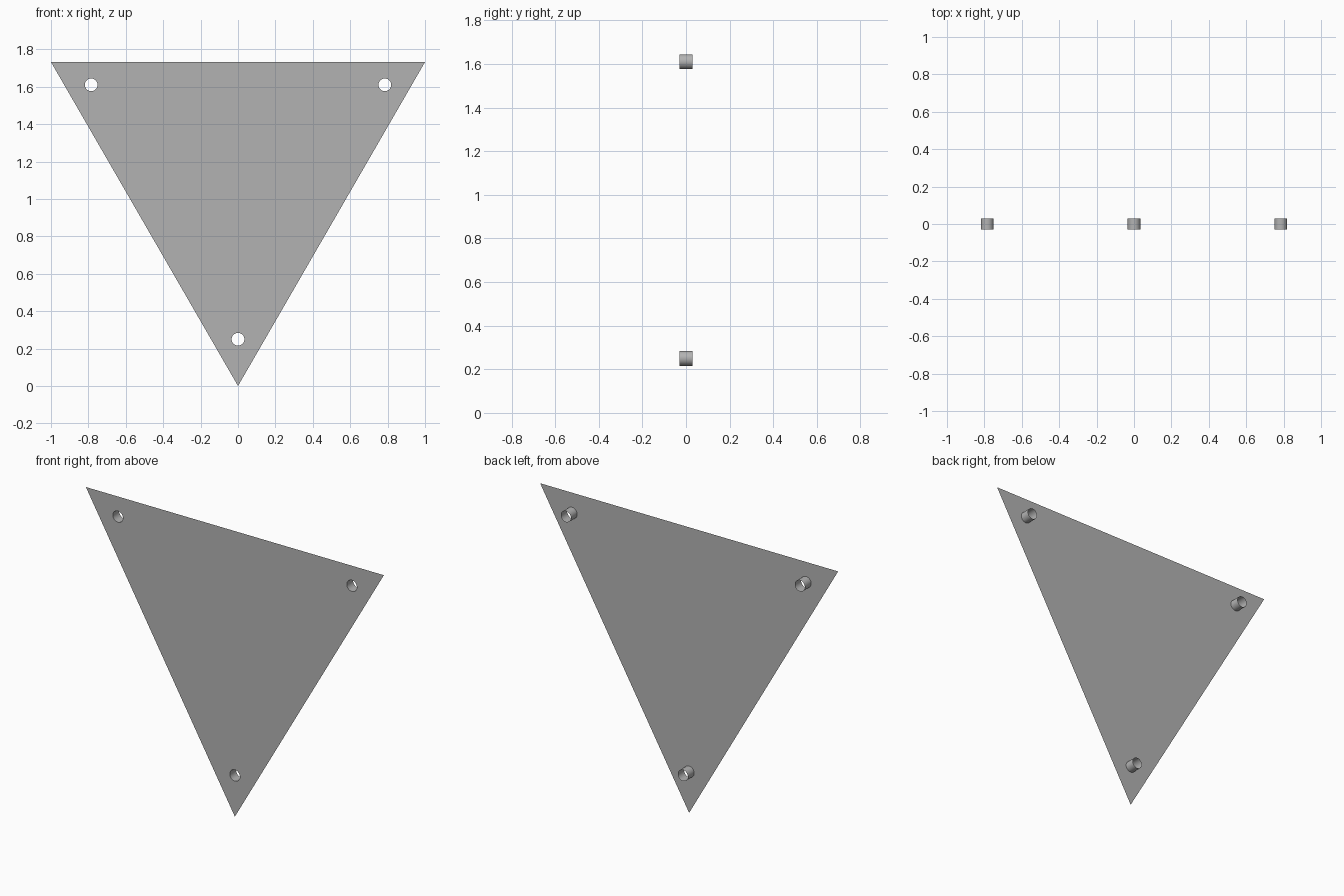
import bpy, bmesh, math
from mathutils import Vector

cube = bpy.data.objects.get("Cube")
if cube:
    bpy.data.objects.remove(cube, do_unlink=True)

FRONT, BACK = -0.03, 0.03
HEIGHT = math.sqrt(3)
RADIUS = 0.034
SEGMENTS = 32
CORNERS = [(-1, HEIGHT), (0, 0), (1, HEIGHT)]
HOLES = {"right": (-0.785, 1.61), "left": (0.785, 1.61), "bottom": (0, 0.25)}

grey = bpy.data.materials.new("plain_grey")
grey.use_nodes = True
colour = (0.45, 0.45, 0.45, 1)
grey.diffuse_color = colour
grey.node_tree.nodes["Principled BSDF"].inputs["Base Color"].default_value = colour


def circle(centre):
    angles = [math.tau * i / SEGMENTS for i in range(SEGMENTS)]
    return [(centre[0] + RADIUS * math.cos(a), centre[1] + RADIUS * math.sin(a))
            for a in angles]


def add_loop(bm, points, y):
    verts = [bm.verts.new((x, y, z)) for x, z in points]
    return [bm.edges.new((v, verts[i - 1])) for i, v in enumerate(verts)]


def finish(bm, name):
    mesh = bpy.data.meshes.new(name)
    bm.to_mesh(mesh)
    bm.free()
    mesh.materials.append(grey)
    obj = bpy.data.objects.new(name, mesh)
    bpy.context.collection.objects.link(obj)
    return obj


# Thin triangular sheet with three round holes
bm = bmesh.new()
edges = add_loop(bm, CORNERS, FRONT)
for centre in HOLES.values():
    edges += add_loop(bm, circle(centre), FRONT)
bmesh.ops.triangle_fill(bm, edges=edges, use_beauty=True, normal=Vector((0, -1, 0)))
bm.normal_update()
bmesh.ops.reverse_faces(bm, faces=[f for f in bm.faces if f.normal.y > 0])
finish(bm, "triangle_plate")

# Open tubes behind the holes
for side, centre in HOLES.items():
    bm = bmesh.new()
    edges = add_loop(bm, circle(centre), FRONT)
    result = bmesh.ops.extrude_edge_only(bm, edges=edges)
    for v in result["geom"]:
        if isinstance(v, bmesh.types.BMVert):
            v.co.y = BACK
    bm.normal_update()
    middle = Vector((centre[0], 0, centre[1]))
    inward = [f for f in bm.faces
              if f.normal.dot(f.calc_center_median() - middle) < 0]
    bmesh.ops.reverse_faces(bm, faces=inward)
    for f in bm.faces:
        f.smooth = True
    finish(bm, side + "_tube")
